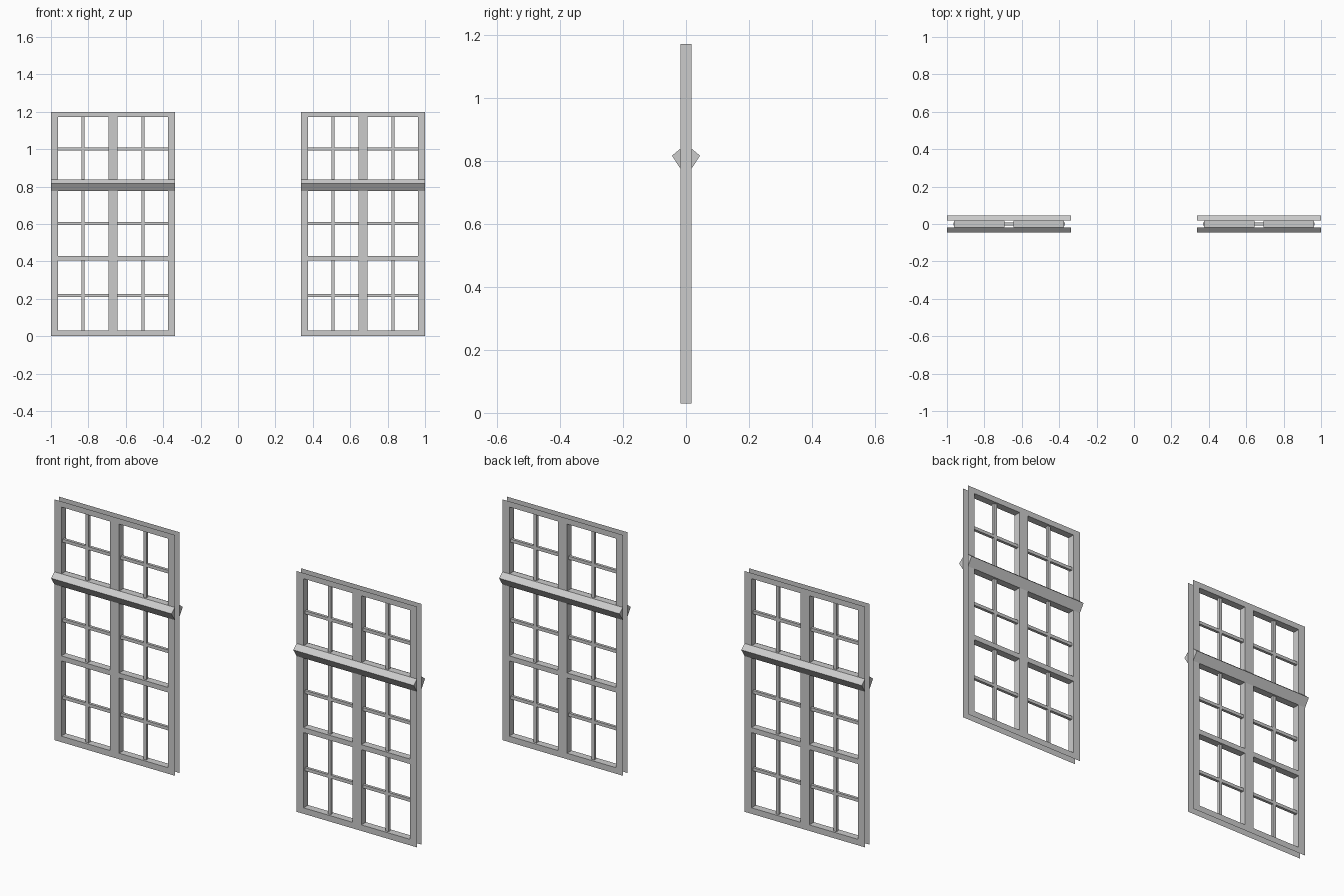
import bpy, bmesh
from mathutils import Vector

if "Cube" in bpy.data.objects:
    bpy.data.objects.remove(bpy.data.objects["Cube"])

grey = bpy.data.materials.new("window_grey")
grey.diffuse_color = (0.6, 0.6, 0.6, 1)
grey.use_nodes = True
grey.node_tree.nodes["Principled BSDF"].inputs["Base Color"].default_value = grey.diffuse_color

D = 0.018                                              # half depth of frame
XS = [-0.332, -0.294, -0.025, 0.025, 0.294, 0.332]     # stile / opening edges
ZS = [0.0, 0.03, 0.405, 0.43, 0.777, 0.838, 1.172, 1.2]  # rail / opening edges


def face(bm, pts, normal):
    """Add a flat face turned towards the given direction."""
    f = bm.faces.new([bm.verts.new(p) for p in pts])
    f.normal_update()
    if f.normal.dot(Vector(normal)) < 0:
        f.normal_flip()


def finish(bm, name, cx):
    bmesh.ops.remove_doubles(bm, verts=bm.verts, dist=1e-5)
    me = bpy.data.meshes.new(name)
    bm.to_mesh(me)
    bm.free()
    me.materials.append(grey)
    ob = bpy.data.objects.new(name, me)
    ob.location.x = cx
    bpy.context.collection.objects.link(ob)


def box(bm, x0, x1, y0, y1, z0, z1):
    r = bmesh.ops.create_cube(bm, size=1)
    for v in r["verts"]:
        v.co = (x1 if v.co.x > 0 else x0, y1 if v.co.y > 0 else y0,
                z1 if v.co.z > 0 else z0)


def frame(cx):
    # front and back sheets with six openings; the outer rim is open
    bm = bmesh.new()
    for y in (-D, D):
        for i in range(5):
            for j in range(7):
                if i % 2 and j % 2:
                    continue
                a, b, c, d = XS[i], XS[i + 1], ZS[j], ZS[j + 1]
                face(bm, [(a, y, c), (b, y, c), (b, y, d), (a, y, d)], (0, y, 0))
    # reveals joining the sheets around the openings
    for i in (1, 3):
        for x, n in ((XS[i], 1), (XS[i + 1], -1)):
            for j in range(1, 6):
                c, d = ZS[j], ZS[j + 1]
                face(bm, [(x, -D, c), (x, D, c), (x, D, d), (x, -D, d)], (n, 0, 0))
        for j in range(1, 7):
            z, n = ZS[j], (1 if j % 2 else -1)
            a, b = XS[i], XS[i + 1]
            face(bm, [(a, -D, z), (b, -D, z), (b, D, z), (a, D, z)], (0, 0, n))
    finish(bm, "window_frame", cx)


def glazing_bars(cx):
    # thin bars dividing each opening into four panes
    bm = bmesh.new()
    w, d = 0.008, 0.007
    for x in (-0.1595, 0.1595):
        box(bm, x - w, x + w, -d, d, ZS[1], ZS[6])
    for z in (0.218, 0.603, 1.0):
        box(bm, XS[1] - 0.004, XS[4] + 0.004, -d, d, z - w, z + w)
    finish(bm, "glazing_bars", cx)


def transom(cx, s):
    # wedge moulding across the frame
    bm = bmesh.new()
    prof = [(s * D, 0.839), (s * 0.0445, 0.817), (s * D, 0.776)]
    ends = [[bm.verts.new((x, y, z)) for y, z in prof] for x in (XS[0], XS[5])]
    for e in ends:
        bm.faces.new(e)
    for k in range(3):
        m = (k + 1) % 3
        bm.faces.new([ends[0][k], ends[0][m], ends[1][m], ends[1][k]])
    bmesh.ops.recalc_face_normals(bm, faces=bm.faces)
    finish(bm, "front_transom" if s < 0 else "back_transom", cx)


for cx in (-0.668, 0.668):
    frame(cx)
    glazing_bars(cx)
    for s in (-1, 1):
        transom(cx, s)
